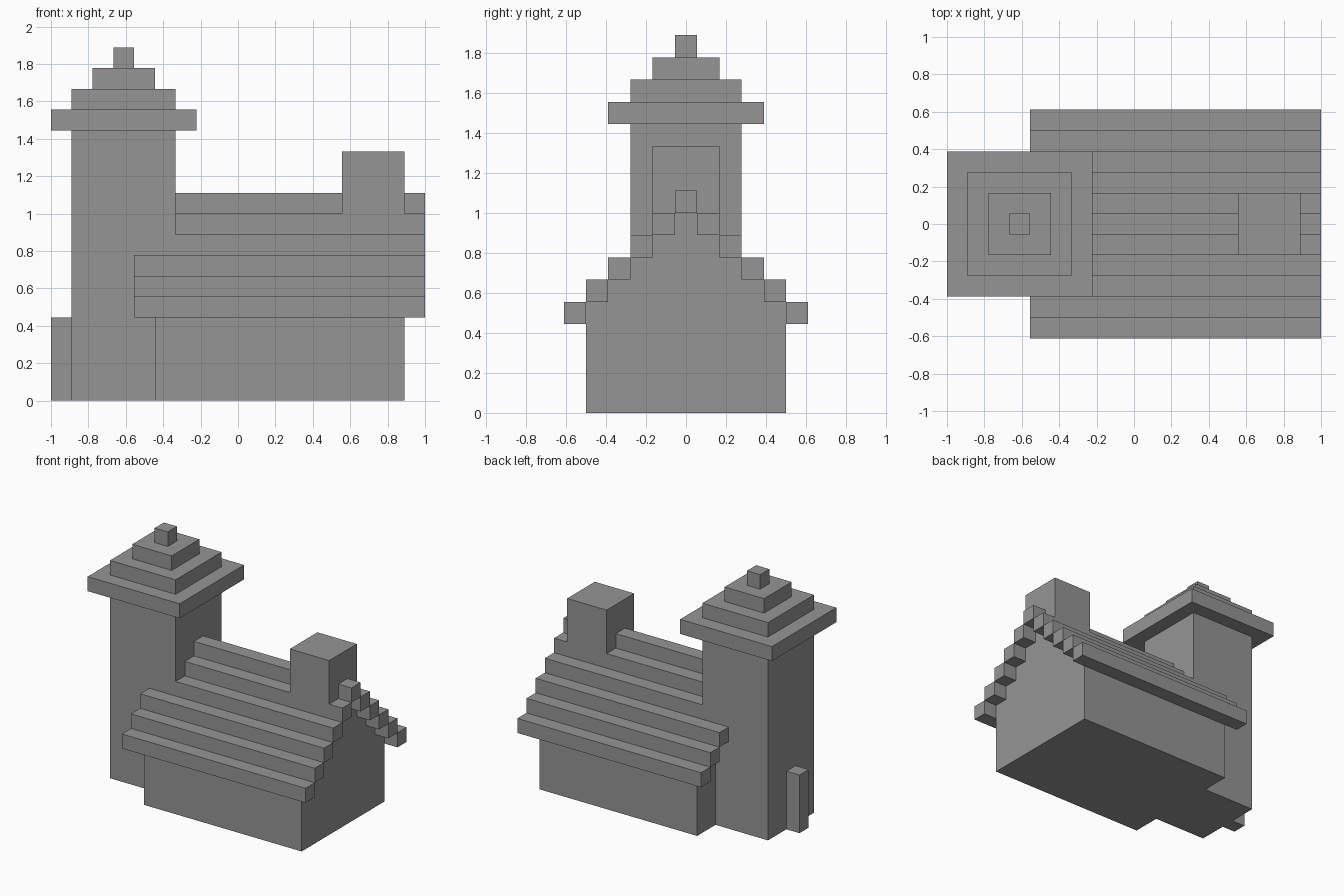
import bpy
import bmesh

if "Cube" in bpy.data.objects:
    bpy.data.objects.remove(bpy.data.objects["Cube"], do_unlink=True)

U = 1 / 9  # one block of the stepped design

stone = bpy.data.materials.new("grey_stone")
stone.use_nodes = True
grey = (0.3, 0.3, 0.3, 1)
stone.diffuse_color = grey
stone.node_tree.nodes["Principled BSDF"].inputs["Base Color"].default_value = grey


def finish(name, bm):
    bmesh.ops.recalc_face_normals(bm, faces=bm.faces)
    mesh = bpy.data.meshes.new(name)
    bm.to_mesh(mesh)
    bm.free()
    mesh.materials.append(stone)
    obj = bpy.data.objects.new(name, mesh)
    bpy.context.collection.objects.link(obj)
    return obj


def box(name, x, y, z):
    """Block from (low, high) ranges given in block units."""
    bm = bmesh.new()
    bmesh.ops.create_cube(bm, size=1)
    for v in bm.verts:
        v.co = [U * (r[0] if c < 0 else r[1]) for c, r in zip(v.co, (x, y, z))]
    return finish(name, bm)


def prism(name, profile, x0, x1):
    """Extrude a closed y-z outline along x."""
    bm = bmesh.new()
    face = bm.faces.new([bm.verts.new((x0 * U, y * U, z * U)) for y, z in profile])
    out = bmesh.ops.extrude_face_region(bm, geom=[face])
    moved = [g for g in out["geom"] if isinstance(g, bmesh.types.BMVert)]
    bmesh.ops.translate(bm, verts=moved, vec=((x1 - x0) * U, 0, 0))
    return finish(name, bm)


# House walls with stepped gables
half = [(4.5, 0)]
for i in range(5):
    half += [(4.5 - i, 5 + i)]
    if i < 4:
        half += [(3.5 - i, 5 + i)]
prism("house_walls", half + [(-y, z) for y, z in reversed(half)], -4, 8)

# Roof courses, mirrored front and back, and the ridge
for i in range(5):
    for side, s in (("front", -1), ("back", 1)):
        y = sorted((s * (4.5 - i), s * (5.5 - i)))
        box(f"roof_course_{side}_{i + 1}", (-5, 9), y, (4 + i, 5 + i))
box("roof_ridge", (-5, 9), (-0.5, 0.5), (9, 10))

# Chimney
box("chimney", (5, 8), (-1.5, 1.5), (9, 12))

# Tower shaft and stepped cap
box("tower_shaft", (-8, -3), (-2.5, 2.5), (0, 13))
for i, h in enumerate((3.5, 2.5, 1.5, 0.5)):
    box(f"tower_cap_{i + 1}", (-5.5 - h, -5.5 + h), (-h, h), (13 + i, 14 + i))

# Post at the foot of the tower
box("tower_post", (-9, -8), (-0.5, 0.5), (0, 4))
